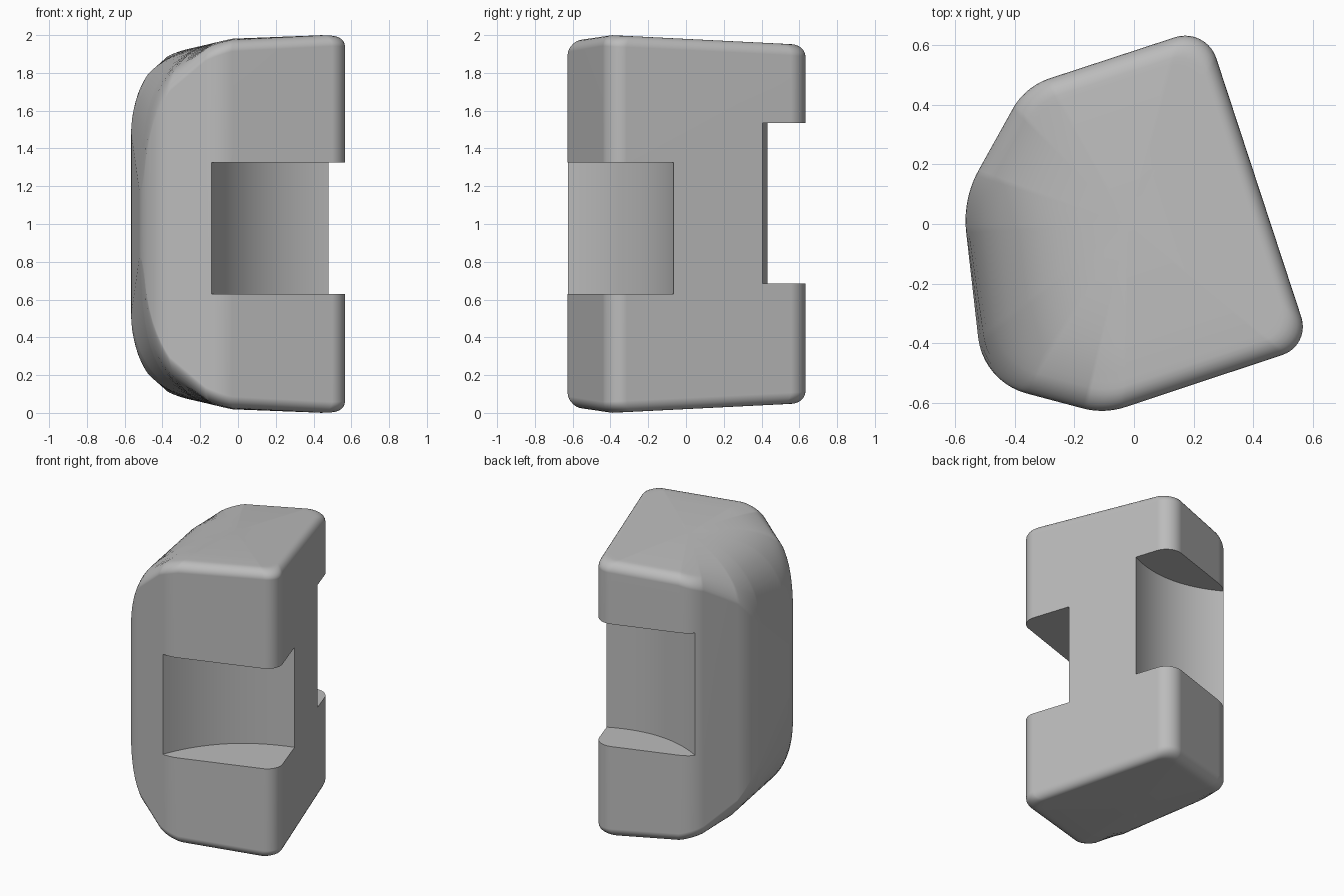
import bpy, bmesh, math
from mathutils import Vector

if "Cube" in bpy.data.objects:
    bpy.data.objects.remove(bpy.data.objects["Cube"], do_unlink=True)

grey = bpy.data.materials.new("plain grey")
grey.use_nodes = True
grey.diffuse_color = (0.5, 0.5, 0.5, 1)
grey.node_tree.nodes["Principled BSDF"].inputs["Base Color"].default_value = (0.5, 0.5, 0.5, 1)


def make_object(name, bm):
    bmesh.ops.recalc_face_normals(bm, faces=bm.faces)
    mesh = bpy.data.meshes.new(name)
    bm.to_mesh(mesh)
    bm.free()
    obj = bpy.data.objects.new(name, mesh)
    bpy.context.collection.objects.link(obj)
    mesh.materials.append(grey)
    return obj


def rounded_outline(corners, steps=10):
    """Fillet each (x, y, radius) corner of a counter-clockwise polygon."""
    pts = []
    for i, (x, y, r) in enumerate(corners):
        p = Vector((x, y))
        a = (Vector(corners[i - 1][:2]) - p).normalized()
        b = (Vector(corners[(i + 1) % len(corners)][:2]) - p).normalized()
        half = a.angle(b) / 2
        centre = p + (a + b).normalized() * r / math.sin(half)
        start = p + a * r / math.tan(half) - centre
        turn = math.pi - 2 * half
        for k in range(steps + 1):
            t = turn * k / steps
            c, s = math.cos(t), math.sin(t)
            pts.append(centre + Vector((start.x * c - start.y * s, start.x * s + start.y * c)))
    return pts


def half_height(x, y):
    """Domed profile falling off to the curved side, with a slight slope to the back."""
    w = 0.978 * x + 0.208 * y
    t = min(max((0.3 - w) / 0.887, 0), 0.998)
    return (1 - t ** 3.5) ** (1 / 3.5) - 0.05 * max(y + 0.4, -0.05) * min(1, 1.6 - t)


# Body: rounded plan, domed caps above and below
outline = rounded_outline([
    (0.593, -0.408, 0.10), (0.242, 0.661, 0.11), (-0.365, 0.462, 0.22),
    (-0.576, 0.083, 0.35), (-0.506, -0.53, 0.22), (-0.10, -0.638, 0.25)])
centre = Vector((-0.02, 0.0))
edge_r = 0.06
levels = [(edge_r * (1 - math.cos(a)), edge_r * (1 - math.sin(a)))
          for a in (math.radians(15 * k) for k in range(7))]
levels += [(d, 0) for d in (0.08, 0.105, 0.14, 0.18, 0.23, 0.29, 0.36, 0.43)]

bm = bmesh.new()
caps = []
for side in (1, -1):
    rings = []
    for inset, drop in levels:
        ring = []
        for p in outline:
            q = centre + (p - centre) * (1 - inset / 0.52)
            ring.append(bm.verts.new((q.x, q.y, 1 + side * (half_height(q.x, q.y) - drop))))
        rings.append(ring)
    tip = bm.verts.new((centre.x, centre.y, 1 + side * half_height(*centre)))
    n = len(outline)
    for r0, r1 in zip(rings, rings[1:]):
        for i in range(n):
            j = (i + 1) % n
            bm.faces.new((r0[i], r0[j], r1[j], r1[i]))
    for i in range(n):
        bm.faces.new((rings[-1][i], rings[-1][(i + 1) % n], tip))
    caps.append(rings[0])
for i in range(n):
    j = (i + 1) % n
    bm.faces.new((caps[0][i], caps[0][j], caps[1][j], caps[1][i]))
body = make_object("body", bm)


def cut_notch(name, a, b, depth, outer, z0, z1):
    """Scoop a curved notch whose inner wall bows from a to b."""
    a, b = Vector(a), Vector(b)
    d = b - a
    normal = Vector((-d.y, d.x)).normalized()
    pts = []
    for k in range(33):
        t = -0.15 + 1.3 * k / 32
        pts.append(a + d * t + normal * 4 * depth * t * (1 - t))
    pts += [Vector(p) for p in outer]
    cb = bmesh.new()
    face = cb.faces.new([cb.verts.new((p.x, p.y, z0)) for p in pts])
    top = bmesh.ops.extrude_face_region(cb, geom=[face])
    bmesh.ops.translate(cb, vec=(0, 0, z1 - z0),
                        verts=[v for v in top["geom"] if isinstance(v, bmesh.types.BMVert)])
    cutter = make_object(name, cb)
    cutter.hide_render = True
    mod = body.modifiers.new(name, "BOOLEAN")
    mod.operation = "DIFFERENCE"
    mod.solver = "EXACT"
    mod.object = cutter
    bpy.ops.object.modifier_apply(modifier=name)
    bpy.data.objects.remove(cutter, do_unlink=True)


bpy.ops.object.select_all(action="DESELECT")
bpy.context.view_layer.objects.active = body
body.select_set(True)

# Front and back corner notches
cut_notch("front_notch", (-0.14, -0.625), (0.48, -0.065), 0.105, [(0.9, -0.9)], 0.63, 1.325)
cut_notch("back_notch", (0.325, 0.405), (-0.37, 0.43), 0.09, [(-0.5, 0.9), (0.6, 0.9)], 0.685, 1.535)

bpy.ops.object.shade_smooth_by_angle(angle=math.radians(42))
weighted = body.modifiers.new("weighted_normals", "WEIGHTED_NORMAL")
weighted.keep_sharp = True
